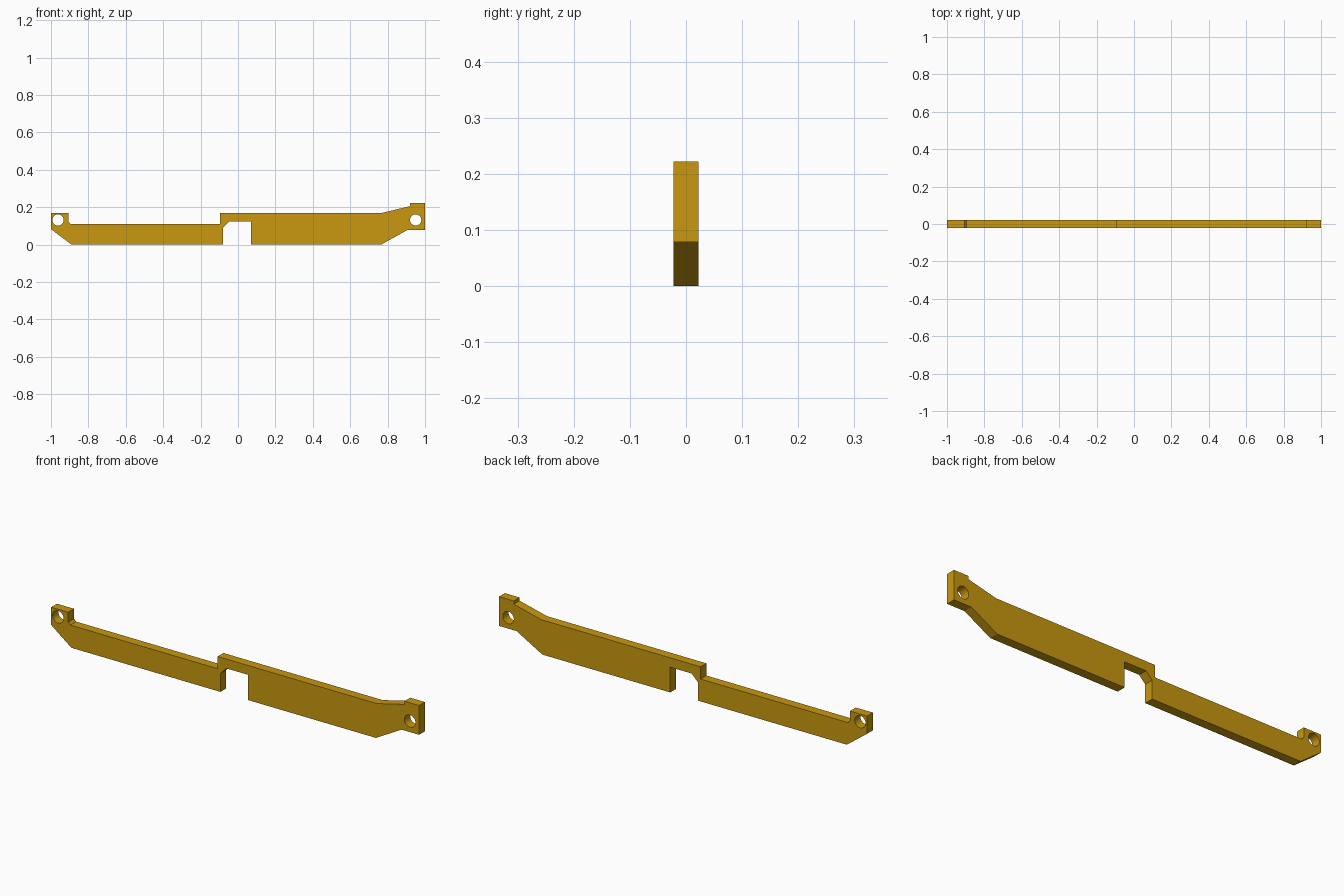
import bpy
import math

if "Cube" in bpy.data.objects:
    bpy.data.objects.remove(bpy.data.objects["Cube"])

HALF_DEPTH = 0.0225

# Side profile of the bar (x, z), clockwise from the left lug
outline = [
    (-1, 0.17), (-0.907, 0.17), (-0.907, 0.122), (-0.895, 0.11),
    (-0.095, 0.11), (-0.095, 0.17), (0.77, 0.17), (0.92, 0.206),
    (0.92, 0.222), (1, 0.222), (1, 0.078), (0.905, 0.078),
    (0.765, 0), (0.07, 0), (0.07, 0.124), (-0.047, 0.124),
    (-0.08, 0.09), (-0.08, 0), (-0.89, 0), (-1, 0.083),
]


def circle(cx, cz, r, n=32):
    return [(cx + r * math.cos(2 * math.pi * i / n),
             cz + r * math.sin(2 * math.pi * i / n)) for i in range(n)]


def add_loop(curve, points):
    spline = curve.splines.new('POLY')
    spline.points.add(len(points) - 1)
    for p, (x, z) in zip(spline.points, points):
        p.co = (x, z, 0, 1)
    spline.use_cyclic_u = True


# Filled profile with a bolt hole in each end lug, extruded through the depth
curve = bpy.data.curves.new("bracket_bar", 'CURVE')
curve.dimensions = '2D'
curve.fill_mode = 'BOTH'
curve.extrude = HALF_DEPTH
add_loop(curve, outline)
for hole_x in (-0.962, 0.95):
    add_loop(curve, circle(hole_x, 0.132, 0.03))

bar = bpy.data.objects.new("bracket_bar", curve)
bpy.context.collection.objects.link(bar)
bar.rotation_euler.x = math.pi / 2
bpy.context.view_layer.objects.active = bar
bar.select_set(True)
bpy.ops.object.convert(target='MESH')
bar = bpy.context.object

# Weld caps to walls, then smooth only the hole walls
bpy.ops.object.mode_set(mode='EDIT')
bpy.ops.mesh.select_all(action='SELECT')
bpy.ops.mesh.remove_doubles(threshold=0.0001)
bpy.ops.mesh.normals_make_consistent(inside=False)
bpy.ops.object.mode_set(mode='OBJECT')
bpy.ops.object.shade_smooth_by_angle(angle=math.radians(25))

# Single golden colour
gold = bpy.data.materials.new("golden_yellow")
gold.diffuse_color = (0.578, 0.314, 0.005, 1)
gold.use_nodes = True
gold.node_tree.nodes["Principled BSDF"].inputs["Base Color"].default_value = gold.diffuse_color
bar.data.materials.clear()
bar.data.materials.append(gold)
